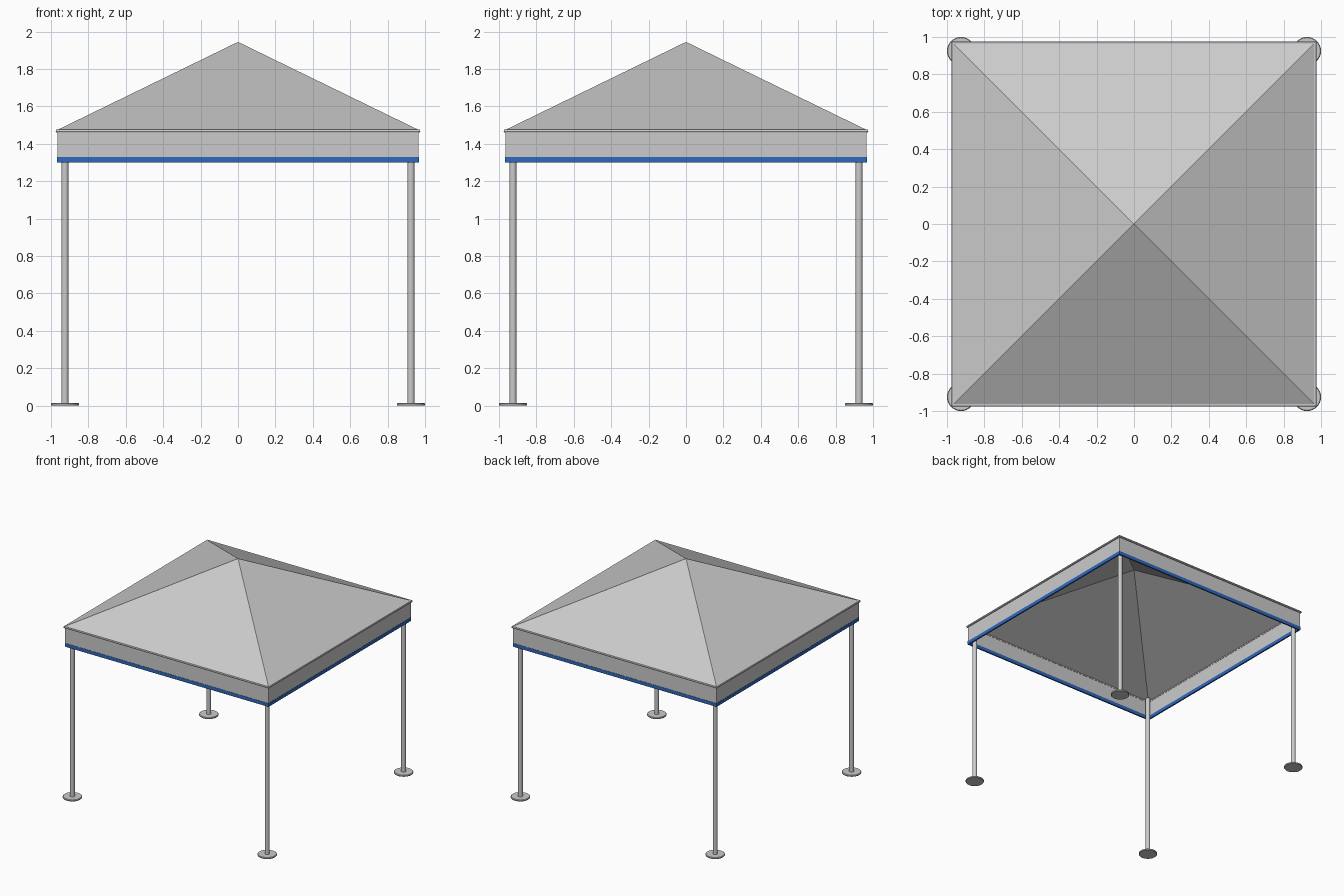
import bpy, bmesh, math

if "Cube" in bpy.data.objects:
    bpy.data.objects.remove(bpy.data.objects["Cube"])


def make_object(name, bm, mat=None):
    bmesh.ops.recalc_face_normals(bm, faces=bm.faces[:])
    me = bpy.data.meshes.new(name)
    bm.to_mesh(me)
    bm.free()
    ob = bpy.data.objects.new(name, me)
    bpy.context.collection.objects.link(ob)
    if mat:
        me.materials.append(mat)
    return ob


def square_sweep(name, profile, mat=None):
    """Sweep a closed (half-width, z) profile around a mitred square."""
    bm = bmesh.new()
    loops = [[bm.verts.new((sx * r, sy * r, z)) for r, z in profile]
             for sx, sy in ((-1, -1), (1, -1), (1, 1), (-1, 1))]
    n = len(profile)
    for i in range(4):
        a, b = loops[i], loops[(i + 1) % 4]
        for j in range(n):
            k = (j + 1) % n
            bm.faces.new((a[j], b[j], b[k], a[k]))
    return make_object(name, bm, mat)


def lathe(name, profile, x, y, steps=32):
    """Revolve an (r, z) profile about a vertical axis and cap both ends."""
    bm = bmesh.new()
    rings = [[bm.verts.new((x + r * math.cos(2 * math.pi * i / steps),
                            y + r * math.sin(2 * math.pi * i / steps), z))
              for i in range(steps)] for r, z in profile]
    for a, b in zip(rings, rings[1:]):
        for i in range(steps):
            k = (i + 1) % steps
            bm.faces.new((a[i], a[k], b[k], b[i]))
    bm.faces.new(rings[0])
    bm.faces.new(rings[-1])
    ob = make_object(name, bm)
    bpy.context.view_layer.objects.active = ob
    ob.select_set(True)
    bpy.ops.object.shade_smooth_by_angle(angle=math.radians(35))
    ob.select_set(False)


blue = bpy.data.materials.new("blue_trim")
blue.diffuse_color = (0.03, 0.14, 0.52, 1)
blue.use_nodes = True
blue.node_tree.nodes["Principled BSDF"].inputs["Base Color"].default_value = blue.diffuse_color

# Pyramid canopy: thin shell, open underneath
bm = bmesh.new()
layers = []
for r, z, top in ((0.967, 1.474, 1.945), (0.955, 1.470, 1.935)):
    base = [bm.verts.new((sx * r, sy * r, z))
            for sx, sy in ((-1, -1), (1, -1), (1, 1), (-1, 1))]
    tip = bm.verts.new((0, 0, top))
    for i in range(4):
        bm.faces.new((base[i], base[(i + 1) % 4], tip))
    layers.append(base)
outer, inner = layers
for i in range(4):
    k = (i + 1) % 4
    bm.faces.new((outer[i], inner[i], inner[k], outer[k]))
make_object("canopy_roof", bm)

# Eave lip, hanging valance and its blue hem
square_sweep("eave_lip", [(0.955, 1.46), (0.972, 1.46), (0.975, 1.467),
                          (0.972, 1.476), (0.955, 1.476)])
square_sweep("valance", [(0.957, 1.325), (0.965, 1.325), (0.965, 1.465), (0.957, 1.465)])
square_sweep("valance_blue_hem", [(0.954, 1.30), (0.967, 1.30), (0.967, 1.33), (0.954, 1.33)], blue)

# Four round posts on disc feet
for fb, y in (("front", -0.925), ("back", 0.925)):
    for lr, x in (("left", -0.925), ("right", 0.925)):
        lathe(f"{fb}_{lr}_post", [(0.019, 0.01), (0.019, 1.47)], x, y)
        lathe(f"{fb}_{lr}_foot", [(0.072, 0), (0.075, 0.003), (0.075, 0.011), (0.071, 0.014)], x, y)
